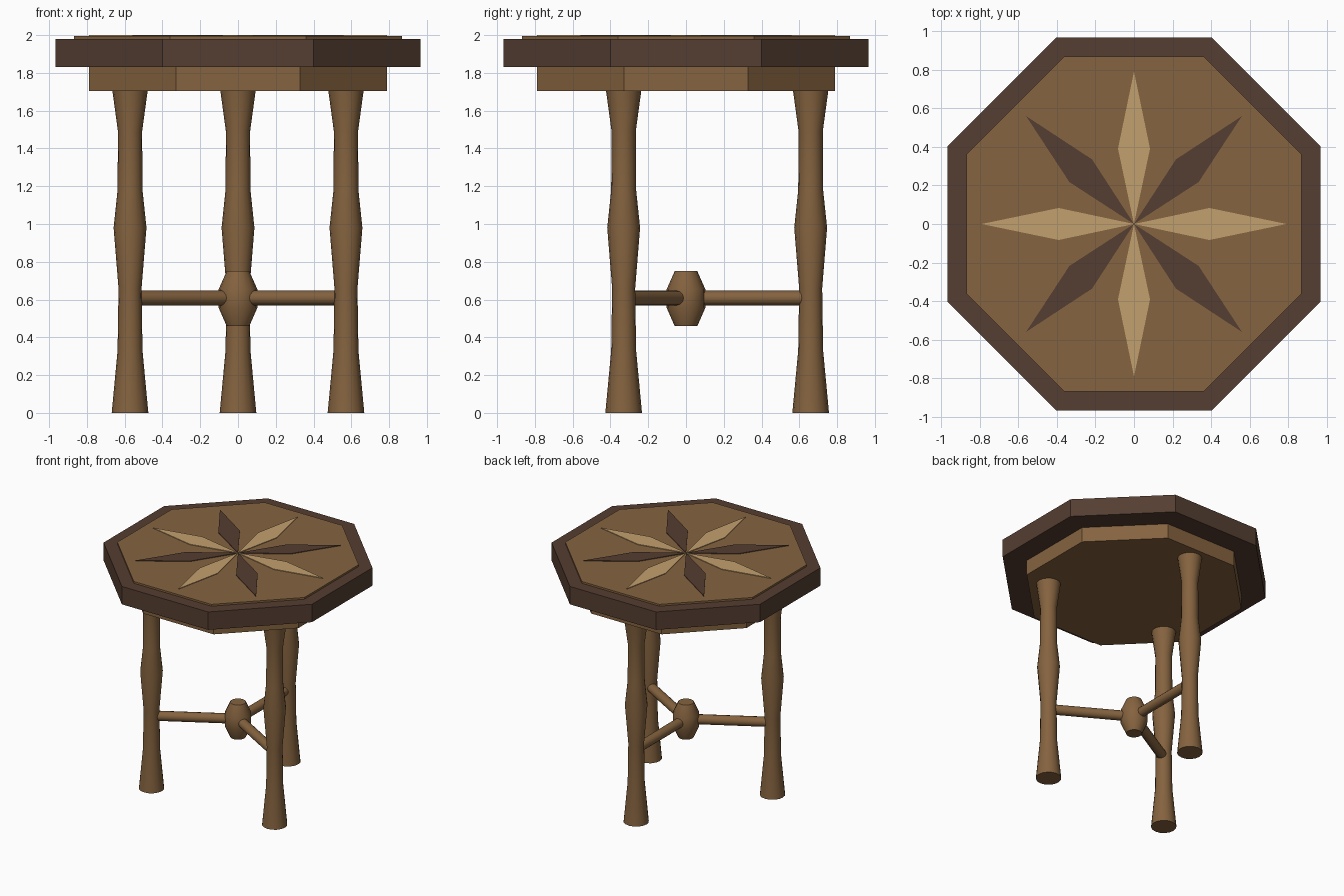
import bpy, bmesh
from math import cos, sin, pi, radians
from mathutils import Matrix, Vector

old = bpy.data.objects.get("Cube")
if old:
    bpy.data.objects.remove(old, do_unlink=True)


def material(name, rgb):
    m = bpy.data.materials.new(name)
    m.use_nodes = True
    m.diffuse_color = (*rgb, 1)
    m.node_tree.nodes["Principled BSDF"].inputs["Base Color"].default_value = (*rgb, 1)
    return m


wood = material("warm wood", (0.235, 0.125, 0.05))
dark = material("dark wood", (0.089, 0.048, 0.031))
pale = material("pale wood", (0.54, 0.35, 0.155))


def add_object(name, bm, mat, smooth=False):
    bmesh.ops.recalc_face_normals(bm, faces=bm.faces)
    mesh = bpy.data.meshes.new(name)
    bm.to_mesh(mesh)
    bm.free()
    mesh.materials.append(mat)
    ob = bpy.data.objects.new(name, mesh)
    bpy.context.collection.objects.link(ob)
    if smooth:
        bpy.ops.object.select_all(action='DESELECT')
        ob.select_set(True)
        bpy.context.view_layer.objects.active = ob
        bpy.ops.object.shade_smooth_by_angle(angle=radians(35))
    return ob


def prism(name, outline, z0, z1, mat):
    """Extrude a flat outline from z0 up to z1."""
    bm = bmesh.new()
    face = bm.faces.new([bm.verts.new((x, y, z0)) for x, y in outline])
    top = bmesh.ops.extrude_face_region(bm, geom=[face])["geom"]
    verts = [v for v in top if isinstance(v, bmesh.types.BMVert)]
    bmesh.ops.translate(bm, verts=verts, vec=(0, 0, z1 - z0))
    return add_object(name, bm, mat)


def octagon(half_width):
    r = half_width / cos(pi / 8)
    return [(r * cos(pi / 8 + i * pi / 4), r * sin(pi / 8 + i * pi / 4)) for i in range(8)]


def turned(name, profile, mat, sides=16):
    """Closed solid of revolution from (radius, height) pairs."""
    bm = bmesh.new()
    rings = [[bm.verts.new((r * cos(2 * pi * i / sides), r * sin(2 * pi * i / sides), z))
              for i in range(sides)] for r, z in profile]
    for a, b in zip(rings, rings[1:]):
        for i in range(sides):
            j = (i + 1) % sides
            bm.faces.new((a[i], a[j], b[j], b[i]))
    bm.faces.new(rings[0])
    bm.faces.new(rings[-1])
    return add_object(name, bm, mat, smooth=True)


# Octagonal top: apron, rim and raised panel
prism("apron", octagon(0.79), 1.705, 1.83, wood)
prism("table_rim", octagon(0.967), 1.83, 1.98, dark)
prism("table_panel", octagon(0.868), 1.98, 1.995, wood)

# Eight-pointed inlaid star, alternating pale and dark
kite = [Vector(p) for p in ((0, 0), (0.39, -0.083), (0.79, 0), (0.39, 0.083))]
for i in range(8):
    turn = Matrix.Rotation(i * pi / 4, 2)
    prism(f"star_point_{i + 1}", [turn @ p for p in kite], 1.995, 2.0, dark if i % 2 else pale)

# Three turned legs, each tied to the hub by a round stretcher
leg_profile = [(0.097, 0), (0.066, 0.33), (0.061, 0.66), (0.087, 0.98),
               (0.066, 1.18), (0.064, 1.49), (0.094, 1.71)]
leg_names = ("back", "front_right", "front_left")
for name, angle in zip(leg_names, (90, 210, 330)):
    a = radians(angle)
    leg = turned(f"{name}_leg", leg_profile, wood)
    leg.location = (0.66 * cos(a), 0.66 * sin(a), 0)
    bar = turned(f"{name}_stretcher", [(0.039, 0.05), (0.039, 0.615)], wood, 12)
    bar.rotation_euler = (0, pi / 2, a)
    bar.location.z = 0.608

# Central hub
turned("stretcher_hub", [(0.06, 0.46), (0.102, 0.555), (0.102, 0.655), (0.06, 0.75)], wood)
